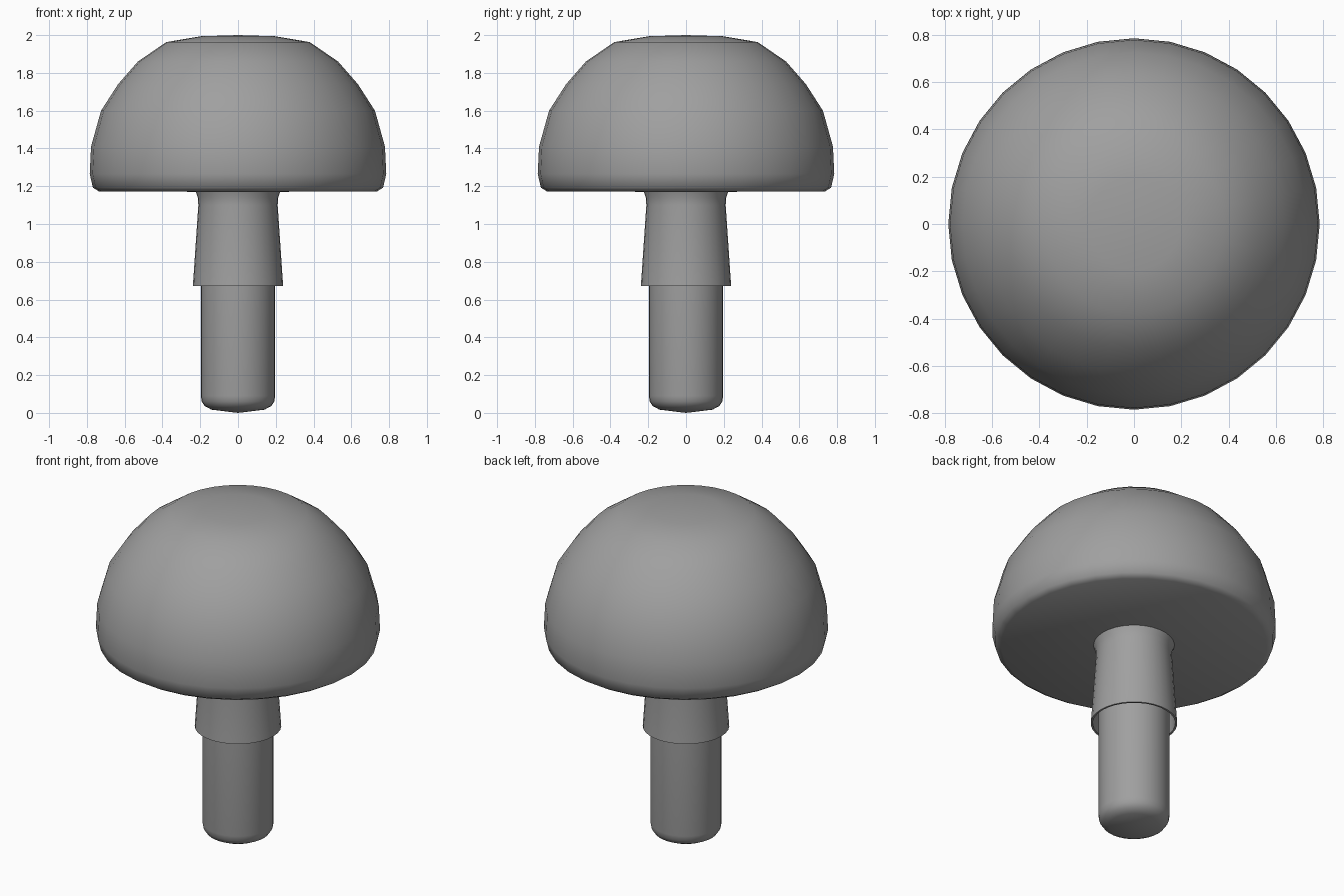
import bpy, bmesh, math

cube = bpy.data.objects.get("Cube")
if cube:
    bpy.data.objects.remove(cube, do_unlink=True)

grey = bpy.data.materials.new("mid_grey")
grey.use_nodes = True
COLOUR = (0.35, 0.35, 0.35, 1)
grey.diffuse_color = COLOUR
grey.node_tree.nodes["Principled BSDF"].inputs["Base Color"].default_value = COLOUR


def lathe(name, profile, steps=32, crease=50):
    """Spin a (radius, height) profile, listed bottom to top, about z."""
    bm = bmesh.new()
    verts = [bm.verts.new((r, 0, z)) for r, z in profile]
    edges = [bm.edges.new(pair) for pair in zip(verts, verts[1:])]
    bmesh.ops.spin(bm, geom=verts + edges, cent=(0, 0, 0), axis=(0, 0, 1),
                   angle=math.tau, steps=steps, use_duplicate=False)
    bmesh.ops.remove_doubles(bm, verts=bm.verts, dist=0.0005)
    bmesh.ops.recalc_face_normals(bm, faces=bm.faces)
    mesh = bpy.data.meshes.new(name)
    bm.to_mesh(mesh)
    bm.free()
    mesh.materials.append(grey)
    obj = bpy.data.objects.new(name, mesh)
    bpy.context.collection.objects.link(obj)
    bpy.ops.object.select_all(action='DESELECT')
    obj.select_set(True)
    bpy.context.view_layer.objects.active = obj
    bpy.ops.object.shade_smooth_by_angle(angle=math.radians(crease))
    return obj


# Domed cap with a flat underside and softened rim
lathe("domed_cap", [
    (0, 1.17), (0.735, 1.172), (0.768, 1.192), (0.785, 1.265), (0.778, 1.41),
    (0.725, 1.60), (0.635, 1.74), (0.53, 1.86), (0.38, 1.963), (0.196, 1.994),
    (0, 2.0)])

# Flared sleeve under the cap, hollow at its lower mouth
lathe("sleeve", [
    (0.195, 0.80), (0.222, 0.80), (0.228, 0.672), (0.239, 0.672),
    (0.21, 1.10), (0.213, 1.14), (0.225, 1.175), (0, 1.175),
    (0, 0.80), (0.195, 0.80)])

# Round shaft with a blunt, slightly pointed end
lathe("shaft", [
    (0, 0), (0.14, 0.017), (0.175, 0.035), (0.192, 0.06), (0.197, 0.09),
    (0.197, 0.90), (0, 0.90)])
